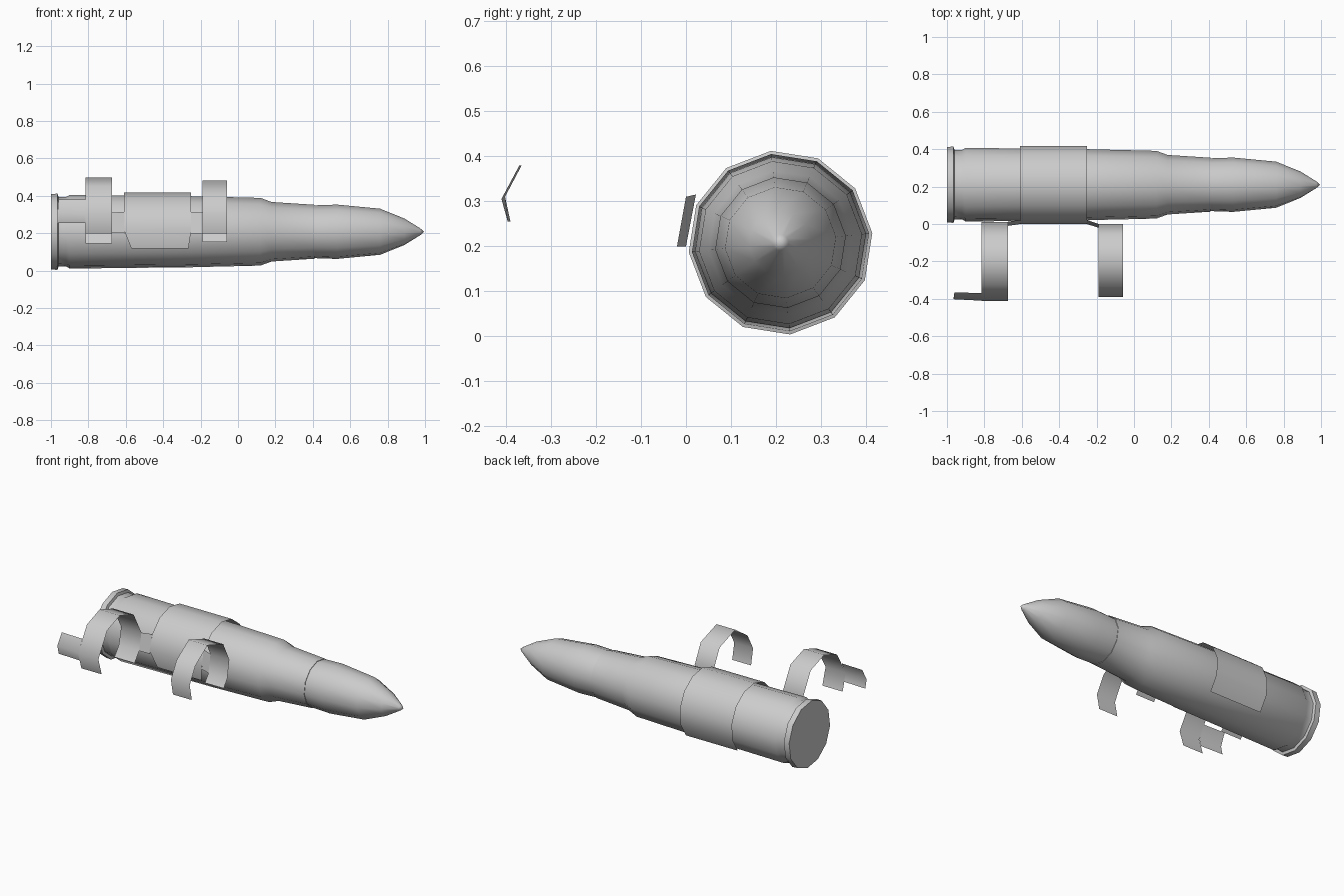
import bpy, math

if "Cube" in bpy.data.objects:
    bpy.data.objects.remove(bpy.data.objects["Cube"])

CY, CZ = 0.21, 0.208      # cartridge axis
SIDES = 12
PHASE = math.radians(6)


def make(name, verts, faces, angle=42):
    me = bpy.data.meshes.new(name)
    me.from_pydata(verts, [], faces)
    me.update()
    ob = bpy.data.objects.new(name, me)
    bpy.context.collection.objects.link(ob)
    bpy.ops.object.select_all(action='DESELECT')
    ob.select_set(True)
    bpy.context.view_layer.objects.active = ob
    bpy.ops.object.shade_smooth_by_angle(angle=math.radians(angle))
    return ob


def turned(name, profile, cap_start=False):
    """Revolve (x, radius) points around the cartridge axis; radius 0 makes a tip."""
    verts, faces, rings = [], [], []
    for x, r in profile:
        n = SIDES if r > 0 else 1
        rings.append([len(verts) + i for i in range(n)])
        for i in range(n):
            a = PHASE + 2 * math.pi * i / SIDES
            verts.append((x, CY + r * math.cos(a), CZ + r * math.sin(a)))
    for a, b in zip(rings, rings[1:]):
        for i in range(SIDES):
            j = (i + 1) % SIDES
            if len(b) == 1:
                faces.append((a[i], a[j], b[0]))
            else:
                faces.append((a[i], a[j], b[j], b[i]))
    if cap_start:
        faces.append(rings[0][::-1])
    return make(name, verts, faces)


def strip(name, left, right):
    """Sheet-metal strip between two edges given as (x, y, z) points."""
    n = len(left)
    faces = [(i, i + 1, n + i + 1, n + i) for i in range(n - 1)]
    return make(name, left + right, faces, 60)


# Cartridge case with rim, groove, shoulder and open neck
turned("case", [(-1.0, 0.203), (-0.965, 0.205), (-0.96, 0.188), (-0.92, 0.186),
                (-0.90, 0.198), (-0.25, 0.191), (0.12, 0.182), (0.18, 0.16),
                (0.41, 0.145), (0.41, 0.136)], cap_start=True)

# Projectile
turned("projectile", [(0.38, 0.141), (0.53, 0.146), (0.76, 0.124),
                      (0.89, 0.071), (0.975, 0.018), (0.995, 0.0)])

# Sleeve wrapped over the case, open underneath
STEPS, R = 9, 0.211
angles = [math.radians(-45 + 250 * i / STEPS) for i in range(STEPS + 1)]
ring = [(CY + R * math.cos(a), CZ + R * math.sin(a)) for a in angles]
left = [(-0.61, y, z) for y, z in ring]
right = [(-0.25, y, z) for y, z in ring]
left[-1] = (-0.57,) + ring[-1]
right[-1] = (-0.265,) + ring[-1]
strip("link_sleeve", left, right)

# Open loops for the neighbouring cartridge
rear = [(-0.38, 0.20), (-0.412, 0.305), (-0.325, 0.452), (-0.2, 0.498),
        (-0.065, 0.452), (0.012, 0.31), (-0.01, 0.205), (-0.055, 0.145)]
fore = [(-0.37, 0.20), (-0.39, 0.30), (-0.335, 0.40), (-0.215, 0.482),
        (-0.06, 0.43), (0.0, 0.31), (-0.02, 0.20), (-0.055, 0.152)]
for name, pts, x0, x1 in (("rear_loop", rear, -0.815, -0.675),
                          ("front_loop", fore, -0.19, -0.06)):
    strip(name, [(x0, y, z) for y, z in pts], [(x1, y, z) for y, z in pts])

# Bridges joining the loops to the sleeve
for name, pts, x0, x1 in (("rear_bridge", rear, -0.675, -0.608),
                          ("front_bridge", fore, -0.19, -0.252)):
    strip(name, [(x0, *pts[5]), (x0, *pts[6])],
          [(x1, 0.022, 0.315), (x1, 0.0, 0.20)])

# Hooked tab on the outer end of the rear loop
strip("end_tab",
      [(-0.96, -0.365, 0.38), (-0.965, -0.402, 0.31), (-0.965, -0.39, 0.255)],
      [(-0.815, -0.37, 0.38), (-0.815, -0.41, 0.305), (-0.815, -0.396, 0.255)])
